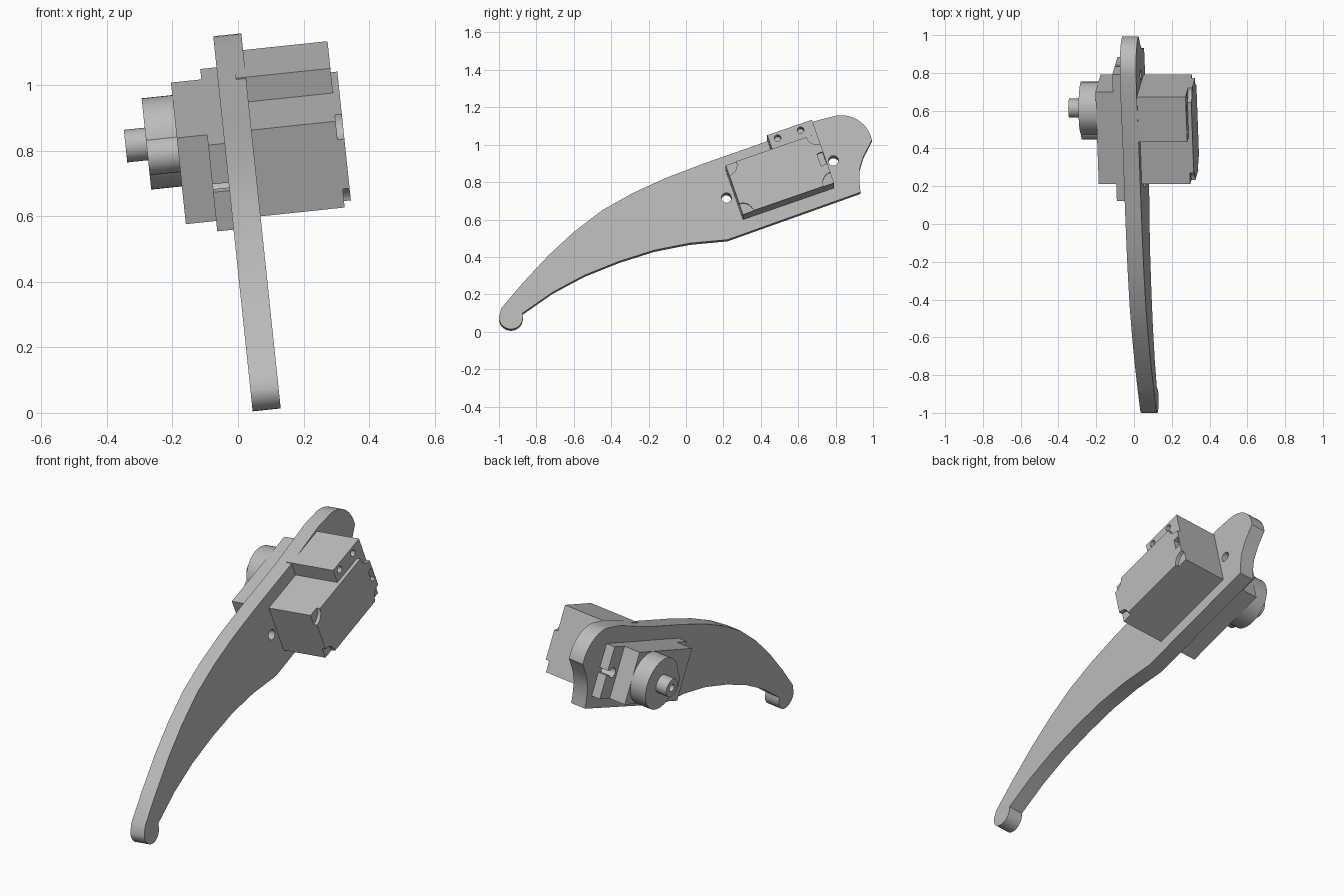
import bpy
import bmesh
from math import cos, sin, radians
from mathutils import Matrix

cube = bpy.data.objects.get("Cube")
if cube:
    bpy.data.objects.remove(cube, do_unlink=True)

grey = bpy.data.materials.new("plain_grey")
grey.use_nodes = True
COLOUR = (0.5, 0.5, 0.5, 1)
grey.diffuse_color = COLOUR
for node in grey.node_tree.nodes:
    if node.type == 'BSDF_PRINCIPLED':
        node.inputs["Base Color"].default_value = COLOUR

# The whole model leans sideways; the motor is also turned within the arm plane
LEAN = Matrix.Rotation(radians(-6), 4, 'Y')
MOTOR = LEAN @ Matrix.Translation((0, 0.502, 0.806)) @ Matrix.Rotation(radians(19.2), 4, 'X')


def arc(cx, cy, r, start, end, steps):
    angles = [radians(start + (end - start) * i / steps) for i in range(steps + 1)]
    return [(cx + r * cos(t), cy + r * sin(t)) for t in angles]


def circle(cx, cy, r, steps=32):
    return arc(cx, cy, r, 0, 360, steps)[:-1]


def rect(x0, x1, y0, y1):
    return [(x0, y0), (x1, y0), (x1, y1), (x0, y1)]


def prism(name, outline, u0, u1, frame=MOTOR):
    """Extrude an outline across the thickness direction."""
    bm = bmesh.new()
    face = bm.faces.new([bm.verts.new((u0, p, q)) for p, q in outline])
    side = bmesh.ops.extrude_face_region(bm, geom=[face])["geom"]
    moved = [g for g in side if isinstance(g, bmesh.types.BMVert)]
    bmesh.ops.translate(bm, verts=moved, vec=(u1 - u0, 0, 0))
    bmesh.ops.recalc_face_normals(bm, faces=bm.faces)
    bm.transform(frame)
    mesh = bpy.data.meshes.new(name)
    bm.to_mesh(mesh)
    bm.free()
    mesh.materials.append(grey)
    obj = bpy.data.objects.new(name, mesh)
    bpy.context.collection.objects.link(obj)
    return obj


def select(obj):
    bpy.ops.object.select_all(action='DESELECT')
    obj.select_set(True)
    bpy.context.view_layer.objects.active = obj


def cut(obj, outline, u0, u1):
    cutter = prism("cutter", outline, u0, u1)
    cutter.hide_render = True
    mod = obj.modifiers.new("cut", 'BOOLEAN')
    mod.operation = 'DIFFERENCE'
    mod.solver = 'EXACT'
    mod.object = cutter
    select(obj)
    bpy.ops.object.modifier_apply(modifier=mod.name)
    bpy.data.objects.remove(cutter, do_unlink=True)


# Curved lever arm: upper edge, round head, hollow heel, lower edge, round tip
upper = [(-.987, .113), (-.874, .247), (-.735, .397), (-.596, .526), (-.447, .64),
         (-.286, .731), (-.11, .812), (.099, .892), (.42, 1.005), (.687, 1.118)]
heel = [(.949, .929), (.928, .859), (.928, .785), (.933, .736)]
lower = [(.222, .481), (.019, .462), (-.168, .425), (-.356, .365),
         (-.543, .29), (-.714, .198), (-.874, .086)]
outline = (upper + arc(.831, .984, .166, 108, 11, 12) + heel + lower
           + arc(-.936, .064, .064, 0, -180, 14))
arm = prism("lever_arm", outline, .045, .131, LEAN)

# Motor mounting flange, with a keyhole slot at each end
flange = prism("motor_flange", rect(-.355, .355, -.14, .14), -.005, .045)
for s in (-1, 1):
    hole = circle(s * .303, 0, .027, 24)
    cut(arm, hole, .0, .2)
    cut(flange, hole, -.05, .1)
    cut(flange, rect(*sorted((s * .31, s * .4)), -.013, .013), -.05, .1)

# Motor body on both sides of the arm
prism("motor_gear_case", rect(-.258, .258, -.14, .14), -.098, .0)
body = prism("motor_body", rect(-.258, .258, -.14, .14), .12, .41)
for s in (-1, 1):
    for t in (-1, 1):
        cut(body, circle(s * .258, t * .14, .06), .389, .45)
cut(body, rect(.222, .254, -.032, .036), .38, .45)

# Screw block above the body
block = prism("screw_block", rect(.005, .258, .14, .22), .1, .39)
for a in (.052, .182):
    cut(block, circle(a, .187, .018, 20), .29, .45)

# Gear turret with its side lobe, and the hollow output shaft
AXIS = .118
turret = arc(AXIS, 0, .14, -156, 156, 40) + arc(AXIS - .115, 0, .058, 103, 257, 16)
prism("gear_turret", turret, -.192, -.09)
shaft = prism("output_shaft", circle(AXIS, 0, .05), -.256, -.18)
cut(shaft, circle(AXIS, 0, .02, 20), -.3, -.2)

for obj in list(bpy.context.collection.objects):
    if obj.type == 'MESH' and grey.name in obj.data.materials:
        select(obj)
        bpy.ops.object.shade_smooth_by_angle(angle=radians(30))
